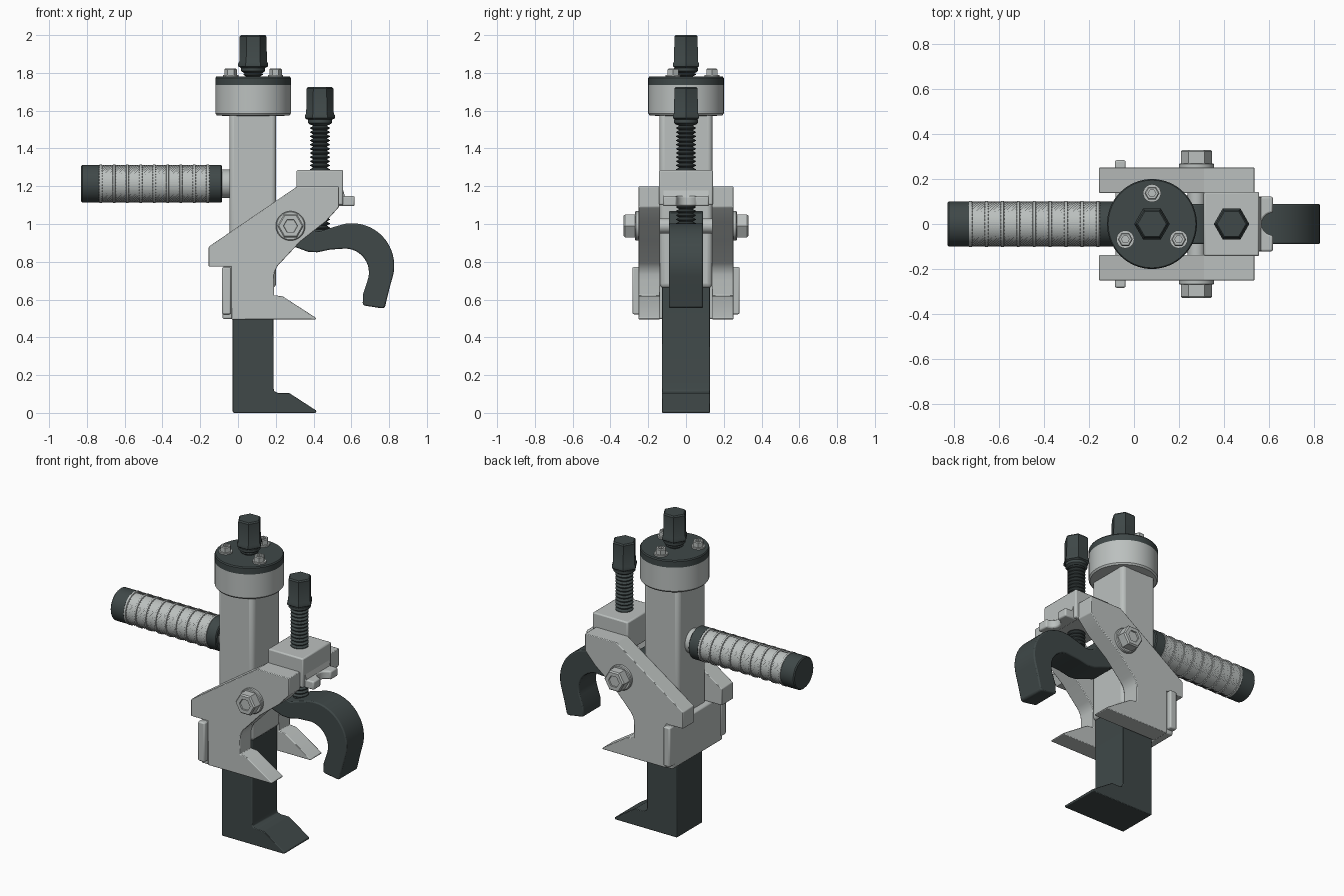
import bpy, bmesh
from math import sin, cos, pi, radians
from mathutils import Matrix, Vector

if "Cube" in bpy.data.objects:
    bpy.data.objects.remove(bpy.data.objects["Cube"])


def material(name, c):
    m = bpy.data.materials.new(name)
    m.diffuse_color = (*c, 1)
    m.use_nodes = True
    m.node_tree.nodes["Principled BSDF"].inputs["Base Color"].default_value = m.diffuse_color
    return m


DARK = material("dark_steel", (0.05, 0.065, 0.065))
LIGHT = material("light_steel", (0.5, 0.53, 0.52))


def finish(name, bm, mat, bevel=0, smooth=True, segs=2):
    bmesh.ops.recalc_face_normals(bm, faces=bm.faces[:])
    me = bpy.data.meshes.new(name)
    bm.to_mesh(me)
    bm.free()
    me.materials.append(mat)
    ob = bpy.data.objects.new(name, me)
    bpy.context.collection.objects.link(ob)
    if smooth:
        bpy.ops.object.select_all(action='DESELECT')
        ob.select_set(True)
        bpy.context.view_layer.objects.active = ob
        bpy.ops.object.shade_smooth_by_angle(angle=radians(30))
    if bevel:
        b = ob.modifiers.new("bevel", 'BEVEL')
        b.width, b.segments, b.limit_method = bevel, segs, 'ANGLE'
        b.angle_limit = radians(35)
    return ob


def prism(name, pts, a, b, mat, axis='y', bevel=0.0, segs=2):
    """Extrude an xz profile along y, or an xy profile along z."""
    bm = bmesh.new()
    put = (lambda p, h: (p[0], h, p[1])) if axis == 'y' else (lambda p, h: (p[0], p[1], h))
    lo = [bm.verts.new(put(p, a)) for p in pts]
    hi = [bm.verts.new(put(p, b)) for p in pts]
    bm.faces.new(lo)
    bm.faces.new(hi)
    n = len(pts)
    for i in range(n):
        bm.faces.new((lo[i], lo[(i + 1) % n], hi[(i + 1) % n], hi[i]))
    return finish(name, bm, mat, bevel, segs=segs)


def box(name, x, y, z, mat, bevel=0.01, segs=2):
    return prism(name, [(x[0], z[0]), (x[1], z[0]), (x[1], z[1]), (x[0], z[1])],
                 y[0], y[1], mat, bevel=bevel, segs=segs)


def lathe(name, prof, origin, direction, mat, n=48, bump=None, smooth=True):
    """Spin a (radius, height) profile round an axis; n=6 gives hex heads."""
    q = Vector((0, 0, 1)).rotation_difference(Vector(direction)).to_matrix().to_4x4()
    mx = Matrix.Translation(origin) @ q
    bm = bmesh.new()
    rings = []
    for j, (r, h) in enumerate(prof):
        ring = []
        for i in range(n):
            rr = r + (bump(i, j) if bump else 0)
            a = 2 * pi * i / n
            ring.append(bm.verts.new(mx @ Vector((rr * cos(a), rr * sin(a), h))))
        rings.append(ring)
    for p, s in zip(rings, rings[1:]):
        for i in range(n):
            bm.faces.new((p[i], p[(i + 1) % n], s[(i + 1) % n], s[i]))
    bm.faces.new(rings[0])
    bm.faces.new(rings[-1])
    return finish(name, bm, mat, smooth=smooth)


def arc(cx, cz, r, a0, a1, n):
    return [(cx + r * cos(radians(a0 + (a1 - a0) * i / n)),
             cz + r * sin(radians(a0 + (a1 - a0) * i / n))) for i in range(n + 1)]


CX = 0.08

# Square column and round head
box("column", (-0.045, 0.202), (-0.14, 0.14), (0.66, 1.6), LIGHT, 0.025, 3)
lathe("head_collar", [(0.15, 1.572), (0.192, 1.575), (0.2, 1.585), (0.2, 1.735)], (CX, 0, 0), (0, 0, 1), LIGHT, 64)
lathe("head_flange", [(0.2, 1.735), (0.2, 1.773), (0.195, 1.78)], (CX, 0, 0), (0, 0, 1), DARK, 64)

# Flange screws
for k in range(3):
    a = radians(90 + 120 * k)
    o = (CX + 0.137 * cos(a), 0.137 * sin(a), 1.775)
    lathe(f"flange_washer_{k}", [(0.04, 0), (0.04, 0.014)], o, (0, 0, 1), LIGHT, 24)
    lathe(f"flange_screw_{k}", [(0.033, 0.01), (0.033, 0.043), (0.028, 0.048), (0.017, 0.048), (0.017, 0.035)],
          o, (0, 0, 1), LIGHT, 6)


# Threaded screw with collar and long hex head
def drive_screw(name, x, bottom, thread_top, top):
    prof, h = [(0.03, bottom), (0.038, bottom + 0.012)], bottom + 0.02
    while h < thread_top:
        prof += [(0.038, h), (0.052, h + 0.008), (0.052, h + 0.012), (0.038, h + 0.02)]
        h += 0.022
    lathe(name + "_thread", prof, (x, 0, 0), (0, 0, 1), DARK, 32)
    c = top - 0.185
    lathe(name + "_collar", [(0.05, c - 0.015), (0.064, c - 0.005), (0.064, c + 0.012), (0.05, c + 0.02)],
          (x, 0, 0), (0, 0, 1), DARK, 32)
    lathe(name + "_hex", [(0.066, c + 0.012), (0.079, c + 0.02), (0.079, c + 0.035), (0.073, c + 0.045),
                          (0.071, top - 0.008), (0.064, top)], (x, 0, 0), (0, 0, 1), DARK, 6)


drive_screw("main_screw", CX, 1.74, 1.81, 2.0)
drive_screw("clamp_screw", 0.434, 0.95, 1.53, 1.725)

# Handle with knurled grip
HZ = 1.213
lathe("handle_neck", [(0.075, -0.1), (0.075, -0.03)], (0, 0, HZ), (1, 0, 0), LIGHT)
lathe("handle_end_cap", [(0.094, -0.83), (0.1, -0.824), (0.1, -0.735)], (0, 0, HZ), (1, 0, 0), DARK)
lathe("handle_inner_cap", [(0.1, -0.152), (0.1, -0.09), (0.094, -0.085)], (0, 0, HZ), (1, 0, 0), DARK)
lathe("handle_grip", [(0.095, -0.737 + 0.587 * j / 98) for j in range(99)], (0, 0, HZ), (1, 0, 0), LIGHT, 72,
      bump=lambda i, j: 0.005 if (i + j) % 2 else -0.002, smooth=False)
for k in range(9):
    x = -0.727 + k * 0.0708
    lathe(f"grip_ring_{k}", [(0.094, x - 0.009), (0.102, x - 0.006), (0.102, x + 0.006), (0.094, x + 0.009)],
          (0, 0, HZ), (1, 0, 0), LIGHT)

# Sliding bar with wedge toe
prism("sliding_bar", [(-0.028, 0.005), (-0.022, 0), (0.413, 0), (0.415, 0.012), (0.27, 0.106), (0.21, 0.106),
                      (0.192, 0.115), (0.187, 0.135), (0.187, 0.75), (-0.028, 0.75)],
      -0.126, 0.126, DARK, bevel=0.008)

# Side plates: arm, web and wedge toe in one profile
plate = ([(-0.155, 0.775), (-0.035, 0.775), (-0.035, 0.495), (0.413, 0.495), (0.413, 0.503), (0.235, 0.618),
          (0.19, 0.622), (0.19, 0.7)] + arc(0.3, 0.715, 0.11, 170, 130, 6)
         + [(0.33, 0.907), (0.465, 1.013), (0.535, 1.09), (0.535, 1.198), (0.312, 1.198), (-0.155, 0.88)])
for s, side in ((-1, "front"), (1, "back")):
    y0, y1 = sorted((s * 0.138, s * 0.252))
    prism(side + "_side_plate", plate, y0, y1, LIGHT, bevel=0.01)
    y0, y1 = sorted((s * 0.23, s * 0.284))
    box(side + "_rear_rib", (-0.085, -0.037), (y0, y1), (0.522, 0.772), LIGHT, 0.008)
    # Pivot bolt head
    o = (0.278, s * 0.25, 0.99)
    lathe(side + "_pivot_washer", [(0.078, 0), (0.078, 0.016), (0.073, 0.02)], o, (0, s, 0), LIGHT)
    lathe(side + "_pivot_head", [(0.07, 0.018), (0.07, 0.072), (0.062, 0.08), (0.038, 0.08), (0.036, 0.072)],
          o, (0, s, 0), LIGHT, 6)
lathe("pivot_pin", [(0.04, -0.25), (0.04, 0.25)], (0.278, 0, 0.99), (0, 1, 0), LIGHT, 32)
box("rear_plate", (-0.082, -0.03), (-0.252, 0.252), (0.497, 0.775), LIGHT, 0.008)

# Screw block bridging the arms, with notched lip
box("screw_block", (0.31, 0.557), (-0.143, 0.143), (1.1, 1.286), LIGHT, 0.008)
lip = [(0.53, -0.122), (0.618, -0.122), (0.618, -0.05)] + arc(0.618, 0, 0.05, 260, 100, 12) + \
      [(0.618, 0.05), (0.618, 0.122), (0.53, 0.122)]
prism("notched_lip", lip, 1.095, 1.148, LIGHT, axis='z', bevel=0.008)
prism("lip_fillet", [(0.54, 1.13), (0.568, 1.14), (0.555, 1.185), (0.54, 1.19)], -0.12, 0.12, LIGHT)

# Curved hook swinging on the pivot
hook = (arc(0.28, 0.98, 0.09, 60, 260, 16) + [(0.33, 0.868), (0.37, 0.853), (0.42, 0.85), (0.49, 0.865)]
        + arc(0.566, 0.743, 0.127, 100, -20, 16)
        + [(0.662, 0.63), (0.66, 0.575), (0.67, 0.568), (0.765, 0.553), (0.778, 0.56), (0.802, 0.66)]
        + arc(0.603, 0.78, 0.224, -14, 100, 20) + [(0.50, 0.982), (0.43, 0.96), (0.38, 0.97)])
prism("hook", hook, -0.09, 0.09, DARK, bevel=0.007)
